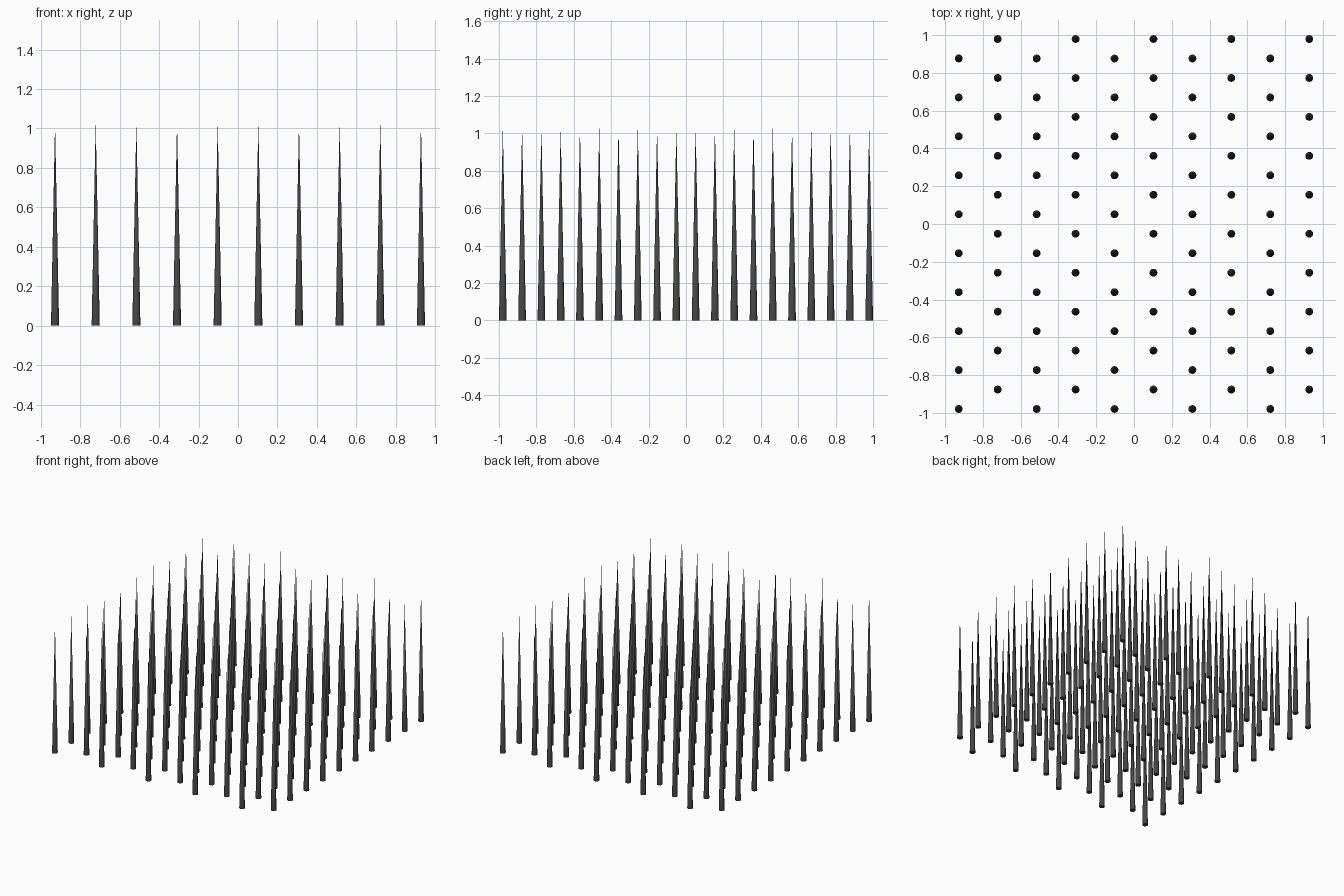
import bpy

if "Cube" in bpy.data.objects:
    bpy.data.objects.remove(bpy.data.objects["Cube"])

PITCH = 2 / 9.7          # spacing between neighbouring spikes
RADIUS = 0.1 * PITCH
HEIGHT = 5 * PITCH
COUNT = 10

# dark material shared by every spike
dark = bpy.data.materials.new("dark_grey")
dark.diffuse_color = (0.06, 0.06, 0.06, 1)
dark.use_nodes = True
dark.node_tree.nodes["Principled BSDF"].inputs["Base Color"].default_value = dark.diffuse_color

# one master spike: closed slender cone standing on z = 0
bpy.ops.mesh.primitive_cone_add(vertices=32, radius1=RADIUS, radius2=0,
                                depth=HEIGHT, location=(0, 0, 0))
master = bpy.context.object
for v in master.data.vertices:
    v.co.z += HEIGHT / 2
master.data.materials.append(dark)
bpy.ops.object.shade_smooth_by_angle()
master.name = "spike"

# staggered field: every other column is shifted by half a pitch in y
for col in range(COUNT):
    shift = 0.25 if col % 2 else -0.25
    for row in range(COUNT):
        spike = master
        if col or row:
            spike = master.copy()    # linked mesh
            spike.name = f"spike_{col}_{row}"
            bpy.context.collection.objects.link(spike)
        spike.location = ((col - 4.5) * PITCH, (row - 4.5 + shift) * PITCH, 0)
